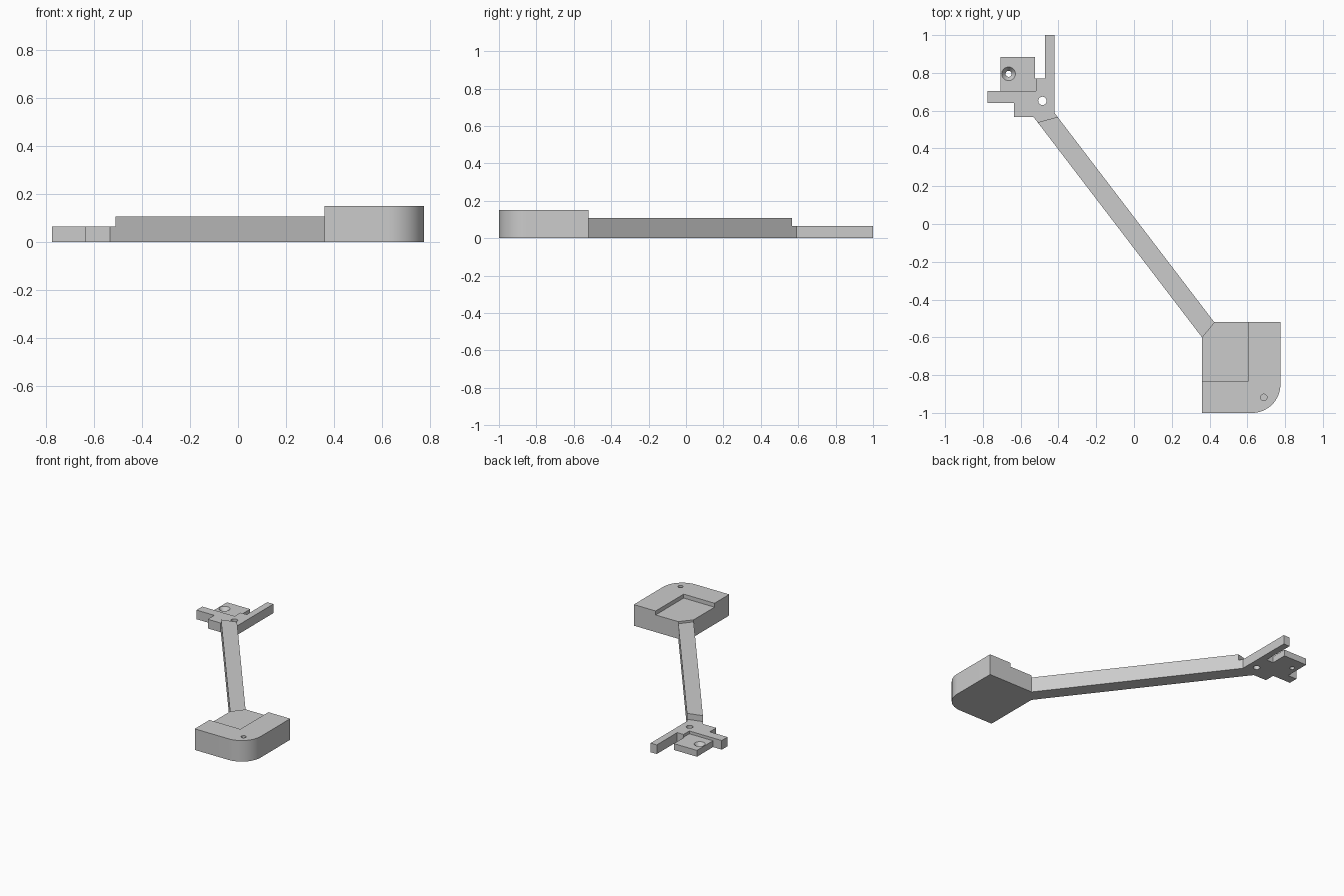
import bpy, bmesh, math

if "Cube" in bpy.data.objects:
    bpy.data.objects.remove(bpy.data.objects["Cube"])

grey = bpy.data.materials.new("plain grey")
grey.use_nodes = True
grey.diffuse_color = (0.6, 0.6, 0.6, 1)
grey.node_tree.nodes["Principled BSDF"].inputs["Base Color"].default_value = grey.diffuse_color


def finish(name, bm):
    bmesh.ops.recalc_face_normals(bm, faces=bm.faces)
    mesh = bpy.data.meshes.new(name)
    bm.to_mesh(mesh)
    bm.free()
    mesh.materials.append(grey)
    obj = bpy.data.objects.new(name, mesh)
    bpy.context.collection.objects.link(obj)
    return obj


def prism(name, outline, low, high):
    """Extrude a flat outline upward."""
    bm = bmesh.new()
    face = bm.faces.new([bm.verts.new((x, y, low)) for x, y in outline])
    up = bmesh.ops.extrude_face_region(bm, geom=[face])["geom"]
    bmesh.ops.translate(bm, vec=(0, 0, high - low),
                        verts=[v for v in up if isinstance(v, bmesh.types.BMVert)])
    return finish(name, bm)


def rectangle(x0, x1, y0, y1):
    return [(x0, y0), (x1, y0), (x1, y1), (x0, y1)]


def cone(x, y, low, high, r_low, r_high):
    bm = bmesh.new()
    bmesh.ops.create_cone(bm, cap_ends=True, segments=32, radius1=r_low,
                          radius2=r_high, depth=high - low)
    bmesh.ops.translate(bm, verts=bm.verts, vec=(x, y, (low + high) / 2))
    return finish("cutter", bm)


def cut(obj, cutter):
    cutter.hide_render = True
    mod = obj.modifiers.new("cut", "BOOLEAN")
    mod.operation, mod.solver, mod.object = "DIFFERENCE", "EXACT", cutter
    bpy.context.view_layer.objects.active = obj
    bpy.ops.object.modifier_apply(modifier=mod.name)
    bpy.data.objects.remove(cutter)


# Rounded block with a shallow open recess and a blind pin hole
left, right, front, back, radius = 0.36, 0.775, -1.0, -0.52, 0.15
corner = [(right - radius + radius * math.sin(a), front + radius - radius * math.cos(a))
          for a in (math.pi / 2 * i / 16 for i in range(17))]
block = prism("end_block", [(left, front)] + corner
              + [(right, back), (0.425, back), (left, -0.6)], 0, 0.15)
cut(block, prism("cutter", rectangle(0.3, 0.603, -0.835, -0.45), 0.122, 0.2))
cut(block, cone(0.687, -0.918, 0.05, 0.2, 0.017, 0.017))

# Long diagonal arm
arm = prism("diagonal_arm", [(left, -0.6), (0.425, back), (-0.405, 0.567), (-0.51, 0.538)],
            0, 0.107)

# Stepped bracket with two fingers and a through hole
bracket = prism("bracket_plate", [
    (-0.51, 0.538), (-0.405, 0.567), (-0.422, 0.59), (-0.422, 1), (-0.47, 1),
    (-0.47, 0.77), (-0.52, 0.77), (-0.52, 0.705), (-0.775, 0.705), (-0.775, 0.64),
    (-0.635, 0.64), (-0.635, 0.567), (-0.533, 0.567)], 0, 0.065)
cut(bracket, cone(-0.485, 0.652, -0.1, 0.2, 0.022, 0.022))

# Lower square tab with a countersunk hole
tab = prism("screw_tab", [(-0.706, 0.705), (-0.52, 0.705), (-0.52, 0.77), (-0.524, 0.77),
                          (-0.524, 0.885), (-0.706, 0.885)], 0, 0.045)
cut(tab, cone(-0.664, 0.795, -0.1, 0.2, 0.016, 0.016))
cut(tab, cone(-0.664, 0.795, 0.015, 0.046, 0.014, 0.037))

bpy.ops.object.select_all(action="DESELECT")
for obj in (block, arm, bracket, tab):
    obj.select_set(True)
bpy.context.view_layer.objects.active = block
bpy.ops.object.shade_smooth_by_angle(angle=math.radians(30))
